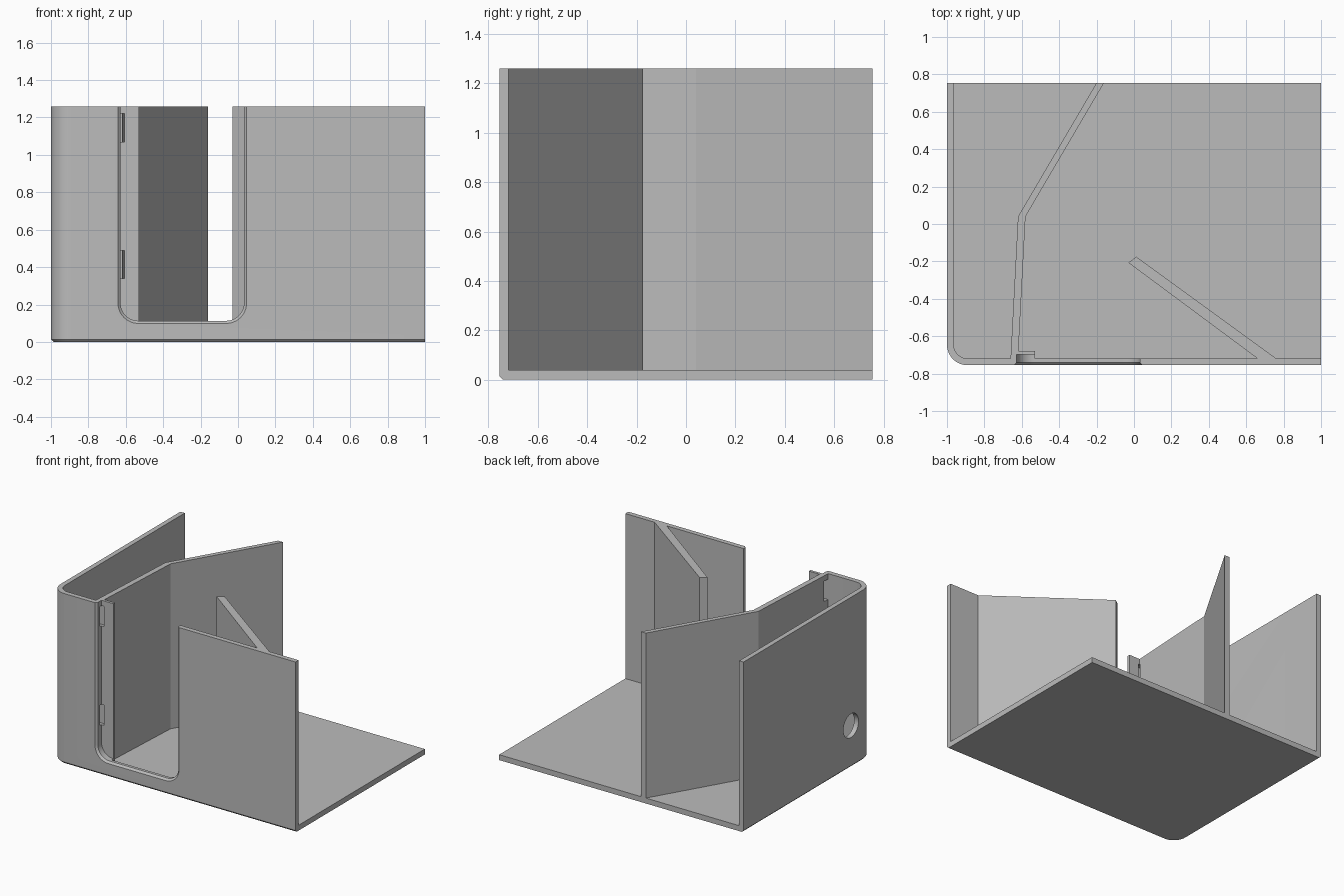
import bpy, bmesh
from math import cos, sin, pi, radians

old = bpy.data.objects.get("Cube")
if old:
    bpy.data.objects.remove(old, do_unlink=True)

X, Y, H = 1.0, 0.755, 1.26      # half width, half depth, height
T, FLOOR = 0.036, 0.04          # wall and floor thickness

grey = bpy.data.materials.new("plain_grey")
grey.use_nodes = True
colour = (0.5, 0.5, 0.5, 1)
grey.diffuse_color = colour
grey.node_tree.nodes["Principled BSDF"].inputs["Base Color"].default_value = colour


def arc(cx, cy, r, a0, a1, n=12):
    angles = [radians(a0 + (a1 - a0) * i / n) for i in range(n + 1)]
    return [(cx + r * cos(a), cy + r * sin(a)) for a in angles]


def loft(name, loops, bevel_rule=None):
    """Closed solid through matching loops of 3D points."""
    bm = bmesh.new()
    rings = [[bm.verts.new(p) for p in loop] for loop in loops]
    for a, b in zip(rings, rings[1:]):
        for i in range(len(a)):
            j = (i + 1) % len(a)
            bm.faces.new((a[i], a[j], b[j], b[i]))
    bm.faces.new(rings[0][::-1])
    bm.faces.new(rings[-1])
    bmesh.ops.recalc_face_normals(bm, faces=bm.faces)
    if bevel_rule:
        edges = [e for e in bm.edges if bevel_rule(e)]
        bmesh.ops.bevel(bm, geom=edges, offset=0.014, segments=1, affect='EDGES')
    mesh = bpy.data.meshes.new(name)
    bm.to_mesh(mesh)
    bm.free()
    mesh.materials.append(grey)
    ob = bpy.data.objects.new(name, mesh)
    bpy.context.collection.objects.link(ob)
    return ob


def prism(name, pts, z0, z1, bevel_rule=None):
    return loft(name, [[(x, y, z) for x, y in pts] for z in (z0, z1)], bevel_rule)


def box(name, x0, x1, y0, y1, z0, z1):
    return prism(name, [(x0, y0), (x1, y0), (x1, y1), (x0, y1)], z0, z1)


def cut(ob, cutters):
    for c in cutters:
        mod = ob.modifiers.new("cut", 'BOOLEAN')
        mod.operation, mod.solver, mod.object = 'DIFFERENCE', 'EXACT', c
    bpy.context.view_layer.update()
    graph = bpy.context.evaluated_depsgraph_get()
    mesh = bpy.data.meshes.new_from_object(ob.evaluated_get(graph))
    ob.modifiers.clear()
    ob.data = mesh


# Floor with one rounded corner and a chamfer under the outer edges
R = 0.11
corner = arc(-X + R, -Y + R, R, 180, 270)


def under_outer_edge(e):
    low = all(v.co.z < 0.001 for v in e.verts)
    back = all(v.co.y > Y - 0.001 for v in e.verts)
    side = all(v.co.x > X - 0.001 for v in e.verts)
    return low and not back and not side


base = prism("floor", [(-X, Y)] + corner + [(X, -Y), (X, Y)], 0, FLOOR,
             under_outer_edge)

# Outer wall wrapping the side and the front
inner = arc(-X + R, -Y + R, R - T, 270, 180)
wall = prism("outer_wall", [(-X, Y)] + corner + [(X, -Y), (X, -Y + T)]
             + inner + [(-X + T, Y)], FLOOR, H)

# Bent divider, its front flange and the slanted panel
F = -Y + T
divider = prism("bent_divider", [(-0.66, F), (-0.62, F), (-0.58, 0.04),
                (-0.16, Y), (-0.20, Y), (-0.62, 0.04)], FLOOR, H)
flange = box("front_flange", -0.635, -0.53, F, -0.678, FLOOR, H)
panel = prism("slanted_panel", [(0.66, F), (0.76, F), (0.012, -0.175),
              (-0.03, -0.207)], FLOOR, H)


# Cutter for the rounded front opening with a flared outer edge
def opening_loop(y, grow):
    x0, x1, z0, r = -0.628 - grow, 0.032 + grow, 0.113 - grow, 0.095 + grow
    pts = ([(x0, 1.5)] + arc(x0 + r, z0 + r, r, 180, 270)
           + arc(x1 - r, z0 + r, r, 270, 360) + [(x1, 1.5)])
    return [(x, y, z) for x, z in pts]


opening = loft("opening_cutter", [opening_loop(y, g) for y, g in
               ((-0.775, 0.034), (-0.741, 0), (-0.698, 0))])

# Cutters for the two latch slots and the round cable hole
slots = [box("slot_cutter", -0.69, -0.607, -0.716, -0.676, z, z + 0.15)
         for z in (0.34, 1.07)]
ring = arc(-0.50, 0.31, 0.088, 0, 360, 40)[:-1]
hole = loft("hole_cutter", [[(x, y, z) for y, z in ring] for x in (-1.1, -0.9)])

cut(wall, [opening, hole])
cut(divider, [opening] + slots)
cut(flange, [opening] + slots)
for c in [opening, hole] + slots:
    bpy.data.objects.remove(c, do_unlink=True)

# Smooth the curved corners, keep the other edges sharp
bpy.ops.object.select_all(action='DESELECT')
for ob in (base, wall, divider, flange, panel):
    ob.select_set(True)
bpy.context.view_layer.objects.active = wall
bpy.ops.object.shade_smooth_by_angle(angle=radians(25))
